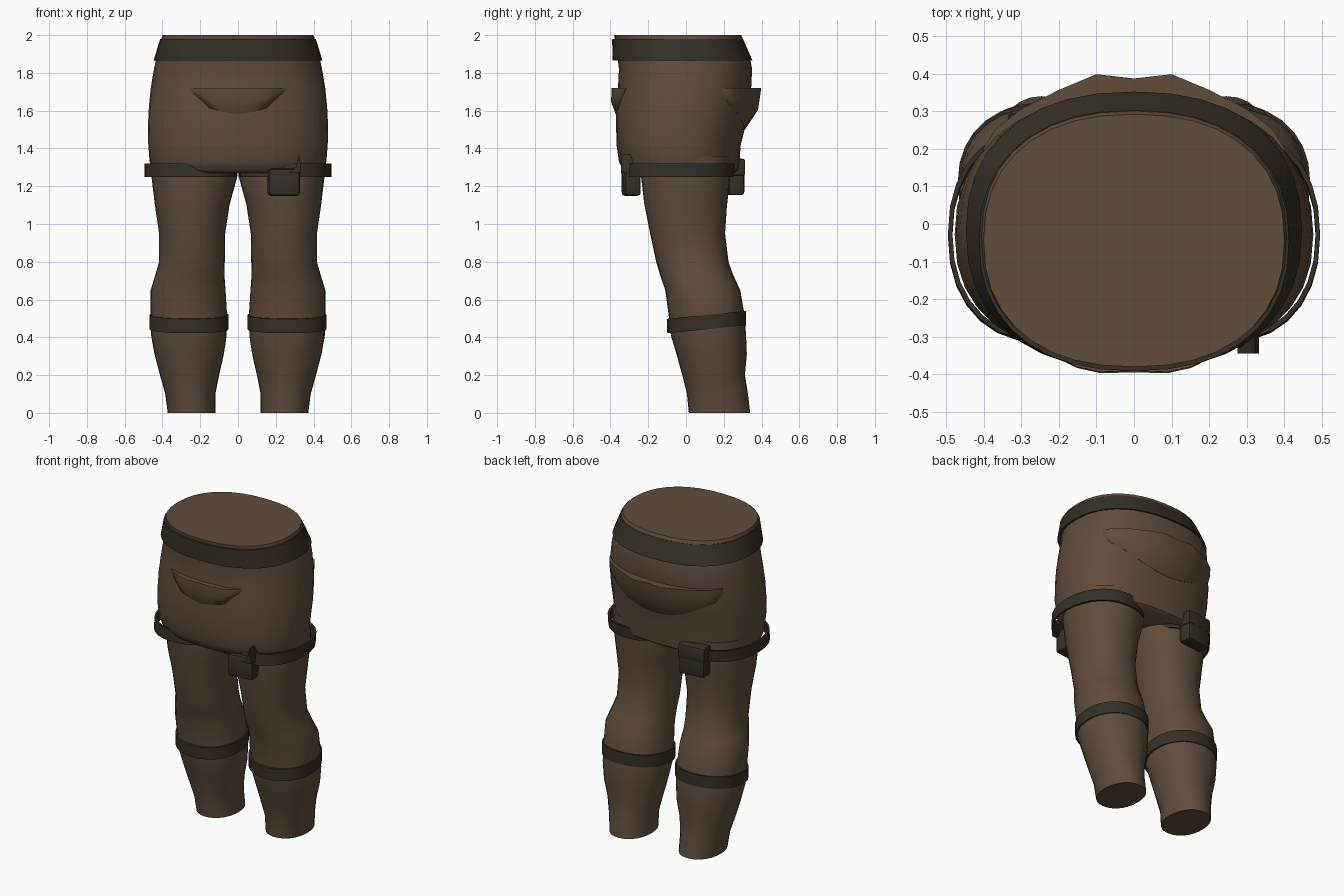
import bpy, bmesh, math
from mathutils import Matrix, Vector

if "Cube" in bpy.data.objects:
    bpy.data.objects.remove(bpy.data.objects["Cube"])


def material(name, rgb):
    m = bpy.data.materials.new(name)
    m.diffuse_color = (*rgb, 1)
    m.use_nodes = True
    m.node_tree.nodes["Principled BSDF"].inputs["Base Color"].default_value = m.diffuse_color
    return m


CLOTH = material("brown cloth", (0.118, 0.074, 0.044))
LEATHER = material("dark leather", (0.036, 0.029, 0.019))


def finish(name, bm, mat, angle=40):
    bmesh.ops.recalc_face_normals(bm, faces=bm.faces[:])
    me = bpy.data.meshes.new(name)
    bm.to_mesh(me)
    bm.free()
    me.materials.append(mat)
    ob = bpy.data.objects.new(name, me)
    bpy.context.collection.objects.link(ob)
    bpy.ops.object.select_all(action='DESELECT')
    ob.select_set(True)
    bpy.context.view_layer.objects.active = ob
    bpy.ops.object.shade_smooth_by_angle(angle=math.radians(angle))
    return ob


def loft(name, rings, mat, loop=False, angle=40):
    """Skin closed rings; cap the ends, or join last to first when looping."""
    bm = bmesh.new()
    rows = [[bm.verts.new(p) for p in r] for r in rings]
    n = len(rows[0])
    for i in range(len(rows) if loop else len(rows) - 1):
        a, b = rows[i], rows[(i + 1) % len(rows)]
        for j in range(n):
            k = (j + 1) % n
            bm.faces.new((a[j], a[k], b[k], b[j]))
    if not loop:
        bm.faces.new(rows[0])
        bm.faces.new(rows[-1])
    return finish(name, bm, mat, angle)


def oval(x0, x1, y0, y1, z, n=2.0, seg=28, tilt=0.0):
    """Superellipse ring between the given extents; tilt raises z along y."""
    pts = []
    for i in range(seg):
        t = 2 * math.pi * i / seg
        c, s = math.cos(t), math.sin(t)
        u = math.copysign(abs(c) ** (2 / n), c)
        v = math.copysign(abs(s) ** (2 / n), s)
        y = (y0 + y1) / 2 + v * (y1 - y0) / 2
        pts.append(((x0 + x1) / 2 + u * (x1 - x0) / 2, y, z + tilt * y))
    return pts


# Hips: half width, front, back, height
HIPS = [(0.43, -0.31, 0.255, 1.27), (0.455, -0.335, 0.275, 1.285),
        (0.468, -0.355, 0.283, 1.33), (0.475, -0.368, 0.29, 1.42),
        (0.477, -0.37, 0.315, 1.52), (0.472, -0.37, 0.337, 1.62),
        (0.462, -0.36, 0.345, 1.72), (0.445, -0.355, 0.35, 1.82),
        (0.428, -0.365, 0.335, 1.90), (0.40, -0.38, 0.292, 2.0)]
loft("hips", [oval(-w, w, f, b, z, 2.3, 36) for w, f, b, z in HIPS], CLOTH)


def hip_y(x, z, side):
    """Depth of the hip surface at x and z; side is -1 front, 1 back."""
    for a, b in zip(HIPS, HIPS[1:]):
        if a[3] <= z <= b[3]:
            t = (z - a[3]) / (b[3] - a[3])
            w, f, k = (a[i] + t * (b[i] - a[i]) for i in range(3))
            r = max(0, 1 - abs(x / w) ** 2.3) ** (1 / 2.3)
            return (f + k) / 2 + side * r * (k - f) / 2


# Belt
def band(name, low, high, thick, n=2.0, tilt=0.0, seg=28):
    def ring(e, d):
        x0, x1, y0, y1, z = e
        return oval(x0 + d, x1 - d, y0 + d, y1 - d, z, n, seg, tilt)
    rings = [ring(low, 0), ring(high, 0), ring(high, thick), ring(low, thick)]
    return loft(name, rings, LEATHER, loop=True)


band("waist_belt", (-0.447, 0.447, -0.389, 0.352, 1.865),
     (-0.412, 0.412, -0.391, 0.302, 1.98), 0.03, 2.3, seg=36)

# Legs: inner x, outer x, front, back, height
LEG = [(0.12, 0.372, 0.015, 0.34, 0), (0.12, 0.385, 0.005, 0.328, 0.1),
       (0.10, 0.413, -0.02, 0.312, 0.2), (0.075, 0.442, -0.05, 0.322, 0.31),
       (0.06, 0.46, -0.08, 0.318, 0.41), (0.058, 0.462, -0.092, 0.31, 0.52),
       (0.066, 0.462, -0.11, 0.287, 0.65), (0.072, 0.438, -0.137, 0.25, 0.73),
       (0.07, 0.418, -0.158, 0.225, 0.8), (0.068, 0.418, -0.19, 0.207, 0.95),
       (0.045, 0.44, -0.22, 0.217, 1.1), (0.004, 0.458, -0.238, 0.235, 1.25),
       (0.002, 0.46, -0.24, 0.24, 1.36)]


def across(s, e):
    return (s * e[0], s * e[1], *e[2:])


for s, side in ((1, "right"), (-1, "left")):
    loft(side + "_leg", [oval(*across(s, e), n=2.15) for e in LEG], CLOTH)
    # Shin strap, rising towards the back
    x0, x1 = sorted((s * 0.05, s * 0.469))
    band(side + "_shin_strap", (x0, x1, -0.099, 0.318, 0.432),
         (x0, x1, -0.102, 0.318, 0.508), 0.018, 2.15, 0.1)
    # Loose thigh strap
    x0, x1 = sorted((s * 0.005, s * 0.495))
    band(side + "_thigh_strap", (x0, x1, -0.315, 0.25, 1.248),
         (x0, x1, -0.31, 0.258, 1.32), 0.012, 2.2)


# Sagging pockets with a flat lip that narrows at both ends
def pocket(name, side, half, top, stations):
    """stations: (fraction of half width, bottom z, outward push)"""
    full = [(-u, z, d) for u, z, d in reversed(stations[1:])] + stations
    rings = []
    for u, zb, d in full:
        x = u * half
        zm = top + 0.55 * (zb - top)

        def at(z, push):
            return (x, hip_y(x, z, side) + side * push, z)
        rings.append([at(top, -0.03), at(top, d), at(zm, d * 0.9),
                      at(zb, 0.002), at(zb, -0.03)])
    loft(name, rings, CLOTH, angle=50)


pocket("front_pocket", -1, 0.255, 1.72,
       [(0, 1.58, 0.03), (0.35, 1.595, 0.037), (0.6, 1.615, 0.032),
        (0.78, 1.66, 0.02), (1.0, 1.71, 0.003)])
pocket("back_pocket", 1, 0.40, 1.72,
       [(0, 1.50, 0.042), (0.25, 1.51, 0.058), (0.5, 1.54, 0.035),
        (0.75, 1.59, 0.025), (0.92, 1.63, 0.022), (1.0, 1.68, 0.006)])


# Pouches hung on the thigh straps, with a lid and pointed fastener
def box(name, centre, size, turn, bevel):
    bm = bmesh.new()
    bmesh.ops.create_cube(bm, size=1)
    bmesh.ops.scale(bm, vec=size, verts=bm.verts)
    bmesh.ops.bevel(bm, geom=bm.edges[:], offset=bevel, segments=2,
                    profile=0.5, affect='EDGES')
    bmesh.ops.transform(bm, verts=bm.verts, matrix=Matrix.Translation(
        Vector(centre)) @ Matrix.Rotation(turn, 4, 'Z'))
    return finish(name, bm, LEATHER)


box("front_pouch", (0.242, -0.29, 1.222), (0.165, 0.085, 0.145), 0.12, 0.016)
box("back_pouch", (-0.242, 0.258, 1.25), (0.17, 0.085, 0.195), 0.12, 0.016)
box("back_pouch_lid", (-0.242, 0.262, 1.30), (0.18, 0.085, 0.09), 0.12, 0.012)
loft("pouch_fastener",
     [[(0.275, y, 1.27), (0.333, y, 1.27), (0.333, y, 1.31), (0.322, y, 1.37),
       (0.31, y, 1.31)] for y in (-0.345, -0.28)], LEATHER)
